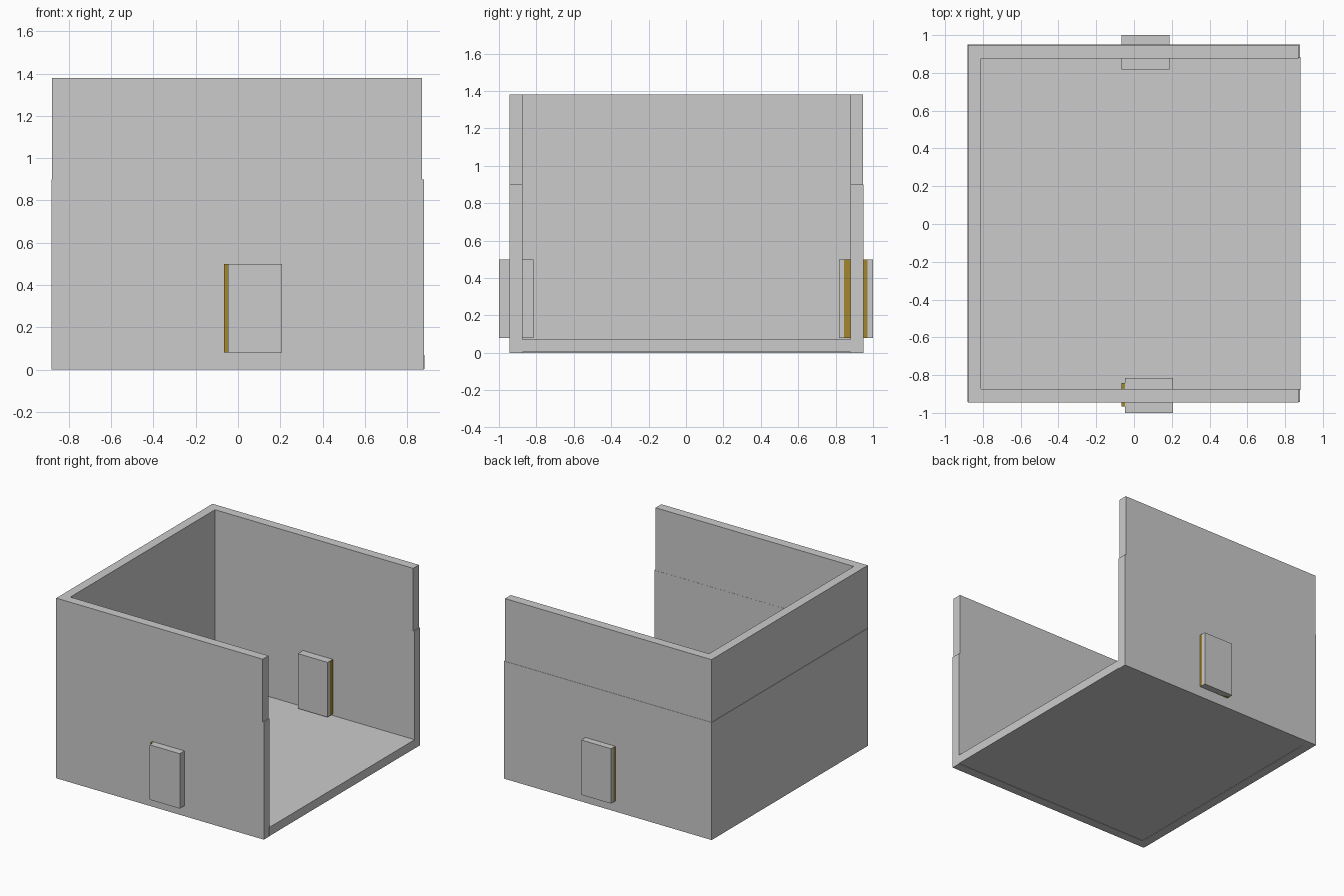
import bpy

if "Cube" in bpy.data.objects:
    bpy.data.objects.remove(bpy.data.objects["Cube"])


def mesh_object(name, verts, faces, mat=None):
    mesh = bpy.data.meshes.new(name)
    mesh.from_pydata(verts, [], faces)
    obj = bpy.data.objects.new(name, mesh)
    bpy.context.collection.objects.link(obj)
    if mat:
        mesh.materials.append(mat)
    return obj


def prism(name, outline, z0, z1, mat=None):
    """Extrude a counter-clockwise outline from z0 to z1."""
    n = len(outline)
    verts = [(x, y, z) for z in (z0, z1) for x, y in outline]
    faces = [tuple(reversed(range(n))), tuple(range(n, 2 * n))]
    faces += [(i, (i + 1) % n, (i + 1) % n + n, i + n) for i in range(n)]
    return mesh_object(name, verts, faces, mat)


def box(name, x0, x1, y0, y1, z0, z1, mat=None):
    return prism(name, [(x0, y0), (x1, y0), (x1, y1), (x0, y1)], z0, z1, mat)


def u_walls(name, x0, x1, y0, y1, t, z0, z1):
    """Three connected walls, open on the +x side."""
    return prism(name, [(x0, y0), (x1, y0), (x1, y0 + t), (x0 + t, y0 + t),
                        (x0 + t, y1 - t), (x1, y1 - t), (x1, y1), (x0, y1)], z0, z1)


wood = bpy.data.materials.new("wood")
wood.diffuse_color = (0.36, 0.24, 0.03, 1)
wood.use_nodes = True
wood.node_tree.nodes["Principled BSDF"].inputs["Base Color"].default_value = wood.diffuse_color

# Room shell: the lower storey of wall is very slightly offset from the upper
u_walls("upper_walls", -0.879, 0.870, -0.944, 0.947, 0.07, 0.90, 1.38)
u_walls("lower_walls", -0.882, 0.879, -0.943, 0.949, 0.07, 0.0, 0.90)
box("floor", -0.82, 0.881, -0.88, 0.885, 0.003, 0.07)

# Door blocks pass through both walls, each with a thinner wooden core
box("front_door", -0.048, 0.207, -1.0, -0.816, 0.08, 0.50)
box("back_door", -0.065, 0.187, 0.817, 1.0, 0.08, 0.50)
for name, y in (("front_door_core", -0.904), ("back_door_core", 0.908)):
    box(name, -0.0655, 0.1875, y - 0.063, y + 0.063, 0.08, 0.499, wood)
